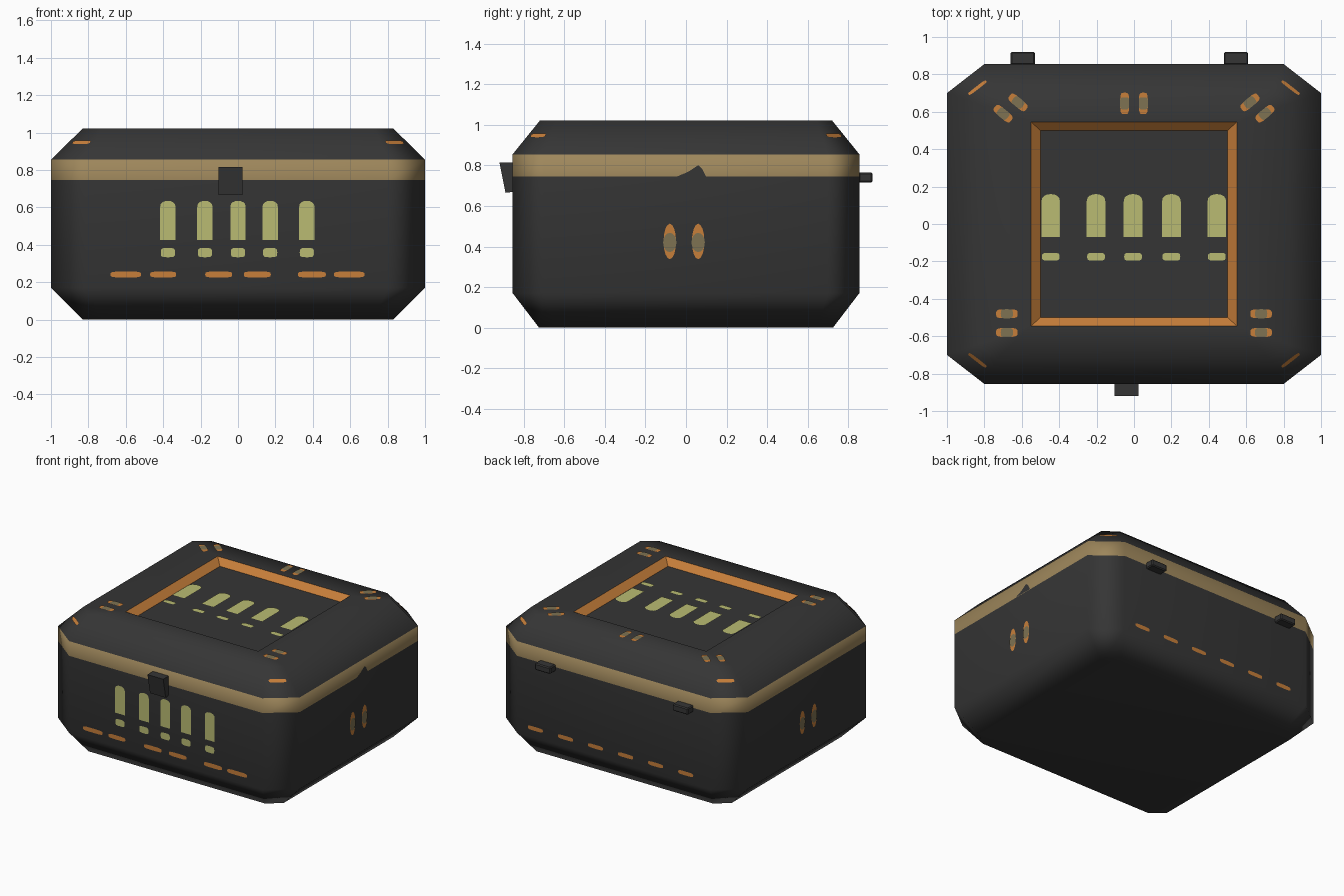
import bpy, bmesh, math
from mathutils import Vector as V

if "Cube" in bpy.data.objects:
    bpy.data.objects.remove(bpy.data.objects["Cube"])


def mat(name, rgb):
    m = bpy.data.materials.new(name)
    m.diffuse_color = (*rgb, 1)
    m.use_nodes = True
    m.node_tree.nodes["Principled BSDF"].inputs["Base Color"].default_value = m.diffuse_color
    return m


DARK = mat("charcoal", (0.036, 0.036, 0.036))
TAN = mat("tan_band", (0.34, 0.24, 0.105))
ORANGE = mat("orange", (0.57, 0.21, 0.042))
YELLOW = mat("pale_yellow", (0.49, 0.5, 0.17))
GREY = mat("olive_grey", (0.21, 0.17, 0.085))


def finish(name, bm, mats, smooth=0):
    me = bpy.data.meshes.new(name)
    bm.to_mesh(me)
    bm.free()
    ob = bpy.data.objects.new(name, me)
    bpy.context.collection.objects.link(ob)
    for m in mats:
        me.materials.append(m)
    if smooth:
        bpy.ops.object.select_all(action='DESELECT')
        ob.select_set(True)
        bpy.context.view_layer.objects.active = ob
        bpy.ops.object.shade_smooth_by_angle(angle=math.radians(smooth))
        ob.modifiers.new("weighted", 'WEIGHTED_NORMAL').keep_sharp = True
    return ob


def loop(bm, hx, hy, cx, cy, z):
    # chamfered rectangle, counter-clockwise
    pts = [(hx, -hy + cy), (hx, hy - cy), (hx - cx, hy), (-hx + cx, hy),
           (-hx, hy - cy), (-hx, -hy + cy), (-hx + cx, -hy), (hx - cx, -hy)]
    return [bm.verts.new((x, y, z)) for x, y in pts]


def bridge(bm, a, b):
    return [bm.faces.new((a[i], a[(i + 1) % 8], b[(i + 1) % 8], b[i])) for i in range(8)]


# Shell: chamfered box with tan band and open square on top
bm = bmesh.new()
rings = [loop(bm, *r) for r in (
    (.83, .725, .10, .0775, 0), (1, .855, .20, .155, .17), (1, .855, .20, .155, .745),
    (1, .855, .20, .155, .855), (.83, .72, .10, .0775, 1.022), (.55, .545, 0, 0, 1.022))]
bm.faces.new(rings[0][::-1])
for k in range(5):
    for f in bridge(bm, rings[k], rings[k + 1]):
        f.material_index = 1 if k == 2 else 0
bmesh.ops.remove_doubles(bm, verts=bm.verts, dist=1e-5)
finish("case_shell", bm, [DARK, TAN], 60)

# Recess: sloping orange frame and dark floor
FLOOR = 0.977
bm = bmesh.new()
a, b = loop(bm, .55, .545, 0, 0, 1.022), loop(bm, .5, .5, 0, 0, FLOOR)
bridge(bm, a, b)
bmesh.ops.remove_doubles(bm, verts=bm.verts, dist=1e-5)
finish("recess_frame", bm, [ORANGE])
bm = bmesh.new()
bm.faces.new([bm.verts.new((x, y, FLOOR)) for x, y in ((-.5, -.5), (.5, -.5), (.5, .5), (-.5, .5))])
finish("recess_floor", bm, [DARK])


# Outlines for painted marks, centred on the origin
def ellipse(w, h, n=16, power=1.0):
    out = []
    for i in range(n):
        t = 2 * math.pi * i / n
        c, s = math.cos(t), math.sin(t)
        out.append((w / 2 * math.copysign(abs(c) ** power, c), h / 2 * math.copysign(abs(s) ** power, s)))
    return out


def pill(w, h):
    return ellipse(w, h, 20, 0.5)


def arch(w, h):
    # square foot, rounded head
    r = w * .5
    head = [(r * math.cos(math.pi * i / 8), h / 2 - r * .8 + r * .8 * math.sin(math.pi * i / 8) ** .8)
            for i in range(9)]
    return [(-r, -h / 2), (r, -h / 2)] + head


def plates(name, m, items):
    # each item: centre, u axis, v axis, outline; u x v points outward
    bm = bmesh.new()
    for c, u, v, outline in items:
        c, u, v = V(c), V(u).normalized(), V(v).normalized()
        n = u.cross(v)
        bm.faces.new([bm.verts.new(c + n * .005 + u * x + v * y) for x, y in outline])
    finish(name, bm, [m])


X, Y, Z = V((1, 0, 0)), V((0, 1, 0)), V((0, 0, 1))
F, B, T = -.855, .855, 1.022

# Yellow bars with dots, front and recess floor
items = []
for x in (-.375, -.177, 0, .172, .368):
    items += [((x, F, .53), X, Z, arch(.082, .21)), ((x, F, .358), X, Z, pill(.076, .05))]
plates("front_bars", YELLOW, items)
items = []
for x in (-.445, -.203, -.005, .2, .443):
    items += [((x, .045, FLOOR), X, Y, arch(.1, .23)), ((x, -.175, FLOOR), X, Y, pill(.095, .042))]
plates("lid_bars", YELLOW, items)

# Orange dashes along the lower front and back
plates("front_dashes", ORANGE, [((x, F, .241), X, Z, pill(w, .032)) for x, w in (
    (-.6, .165), (-.4, .14), (-.103, .145), (.103, .145), (.395, .15), (.595, .165))])
plates("back_dashes", ORANGE, [((.645 - .249 * i, B, .24), -X, Z, pill(.125, .03)) for i in range(6)])

# Paired marks on the sides and lid, orange with grey centres
outer, inner = [], []
for s in (-1, 1):
    for y in (-.08, .06):
        outer.append(((s, y, .425), Y * s, Z, ellipse(.062, .175)))
        inner.append(((s * 1.002, y, .42), Y * s, Z, ellipse(.066, .095)))
lid = [(-.05, .645, 90), (.05, .645, 90)]
for s in (-1, 1):
    lid += [(s * .7, .59, s * 40), (s * .62, .65, s * 40), (s * .68, -.48, 0), (s * .68, -.58, 0)]
for x, y, deg in lid:
    t = math.radians(deg)
    u, v = V((math.cos(t), math.sin(t), 0)), V((-math.sin(t), math.cos(t), 0))
    outer.append(((x, y, T), u, v, pill(.115, .048)))
    inner.append(((x, y, T + .002), u, v, pill(.065, .049)))
plates("paired_marks", ORANGE, outer)
plates("paired_mark_centres", GREY, inner)

# Orange dashes on the four sloping lid corners
items = []
for sx in (-1, 1):
    for sy in (-1, 1):
        u = V((.2 * sx, -.155 * sy, 0)) * (-sx * sy)
        v = V((-.12 * sx, -.096 * sy, .167))
        items.append(((.835 * sx, .726 * sy, .945), u, v, pill(.12, .026)))
plates("corner_dashes", ORANGE, items)

# Dark notch rising into the band on the right side
plates("band_notch", DARK, [((1, .04, .743), Y, Z,
                             [(-.09, 0), (.06, 0), (.04, .04), (.02, .058), (-.03, .025)])])

# Front latch: wedge that is thicker at its top
bm = bmesh.new()
sec = [(-.85, .67), (-.89, .665), (-.92, .815), (-.85, .815)]
l, r = ([bm.verts.new((x, y, z)) for y, z in sec] for x in (-.105, .025))
bm.faces.new(l)
bm.faces.new(r[::-1])
for i in range(4):
    j = (i + 1) % 4
    bm.faces.new((l[i], r[i], r[j], l[j]))
bmesh.ops.recalc_face_normals(bm, faces=bm.faces)
finish("front_latch", bm, [DARK])

# Back hinges
for name, x in (("left_hinge", -.595), ("right_hinge", .545)):
    bm = bmesh.new()
    bmesh.ops.create_cube(bm, size=1)
    for v in bm.verts:
        v.co = V((x + v.co.x * .13, .885 + v.co.y * .07, .74 + v.co.z * .05))
    bmesh.ops.bevel(bm, geom=bm.edges[:], offset=.007, segments=1, affect='EDGES')
    finish(name, bm, [DARK])
